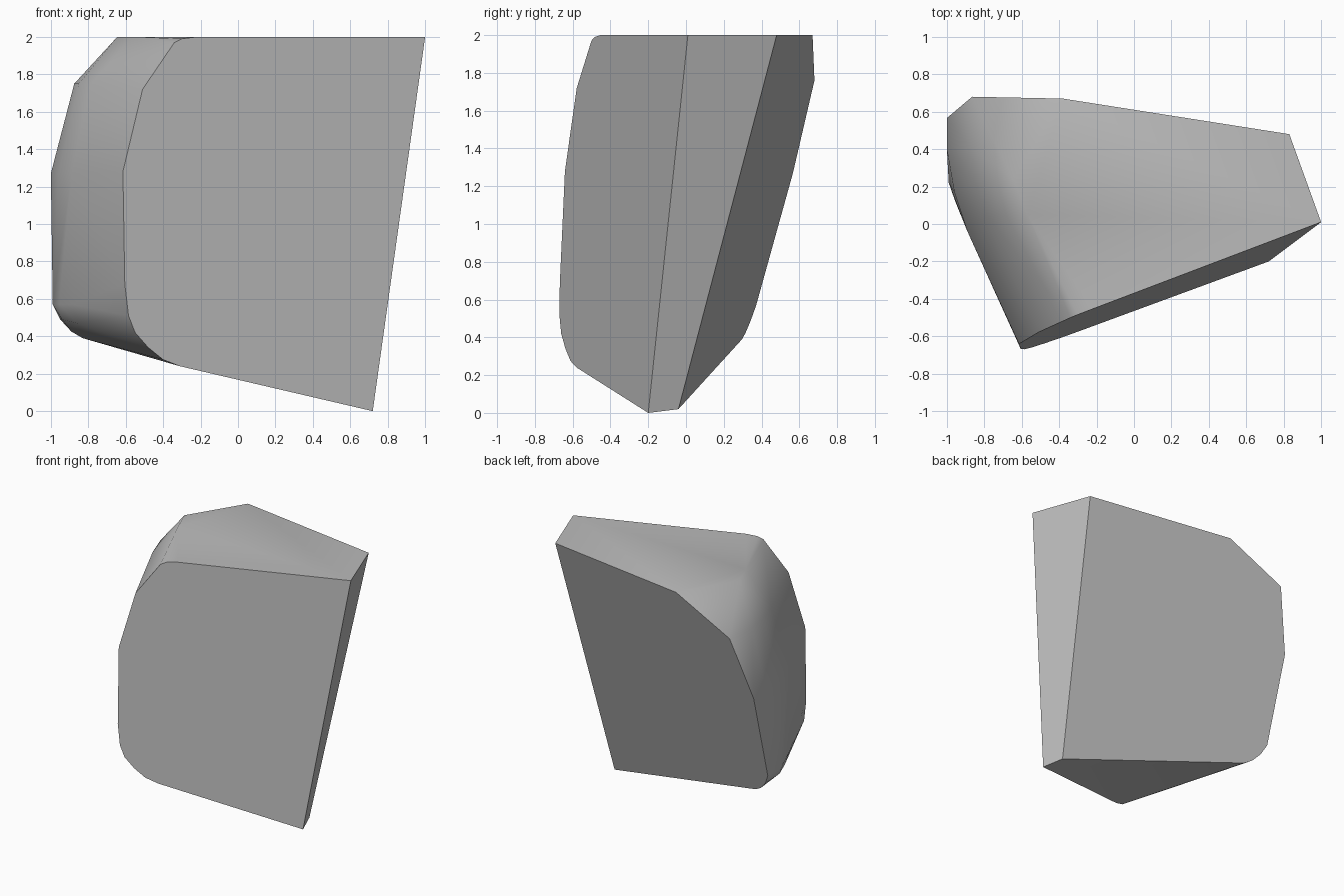
import bpy, bmesh, math

if "Cube" in bpy.data.objects:
    bpy.data.objects.remove(bpy.data.objects["Cube"])


def front(x, z):
    """Point on the flat front cut."""
    return (x, 0.38 * x + 0.0518 * z - 0.4736, z)


def back(x, z):
    """Point on the sloping back cut."""
    return (x, -0.157 * x + 0.2757 * z + 0.059, z)


# Outline of the flat front cut
front_pts = [front(x, z) for x, z in [
    (1, 2), (0.72, 0), (-0.31, 0.24), (-0.40, 0.275), (-0.48, 0.34), (-0.55, 0.42),
    (-0.585, 0.51), (-0.605, 0.68), (-0.615, 1.28), (-0.51, 1.72), (-0.34, 1.97),
    (-0.30, 1.99), (-0.22, 2)]]

# Outline of the back cut
back_pts = [back(x, z) for x, z in [
    (0.83, 2), (0.665, 0.02), (-0.38, 2), (-0.865, 1.76), (-1, 1.27), (-0.99, 0.57),
    (-0.95, 0.49), (-0.89, 0.425), (-0.83, 0.39)]]

# Worn, rounded left side: top rim, upper ring, middle ring, lower ring
left_pts = [
    (-0.645, 0.24, 2), (-0.57, 0.05, 2),
    (-0.875, 0.41, 1.75), (-0.85, 0.23, 1.75), (-0.79, 0.04, 1.74),
    (-1, 0.40, 1.27), (-0.96, 0.17, 1.27), (-0.89, -0.04, 1.27),
    (-0.99, 0.22, 0.57), (-0.955, 0.12, 0.57), (-0.885, -0.05, 0.57),
    (-0.94, 0.15, 0.49), (-0.86, -0.03, 0.47)]

# Stone chunk: solid wrapped around the outlines
bm = bmesh.new()
for p in front_pts + back_pts + left_pts:
    bm.verts.new(p)
hull = bmesh.ops.convex_hull(bm, input=bm.verts)
loose = {v for v in hull["geom_interior"] + hull["geom_unused"]
         if isinstance(v, bmesh.types.BMVert)}
bmesh.ops.delete(bm, geom=list(loose), context='VERTS')
# Merge the triangles of the flat cuts into single faces
bmesh.ops.dissolve_limit(bm, angle_limit=math.radians(1.5),
                         verts=bm.verts, edges=bm.edges)
bmesh.ops.recalc_face_normals(bm, faces=bm.faces)

mesh = bpy.data.meshes.new("stone_chunk")
bm.to_mesh(mesh)
bm.free()
chunk = bpy.data.objects.new("stone_chunk", mesh)
bpy.context.collection.objects.link(chunk)

stone = bpy.data.materials.new("stone grey")
stone.diffuse_color = (0.5, 0.5, 0.5, 1)
stone.use_nodes = True
stone.node_tree.nodes["Principled BSDF"].inputs["Base Color"].default_value = stone.diffuse_color
mesh.materials.append(stone)

bpy.context.view_layer.objects.active = chunk
chunk.select_set(True)
bpy.ops.object.shade_smooth_by_angle(angle=math.radians(30))
